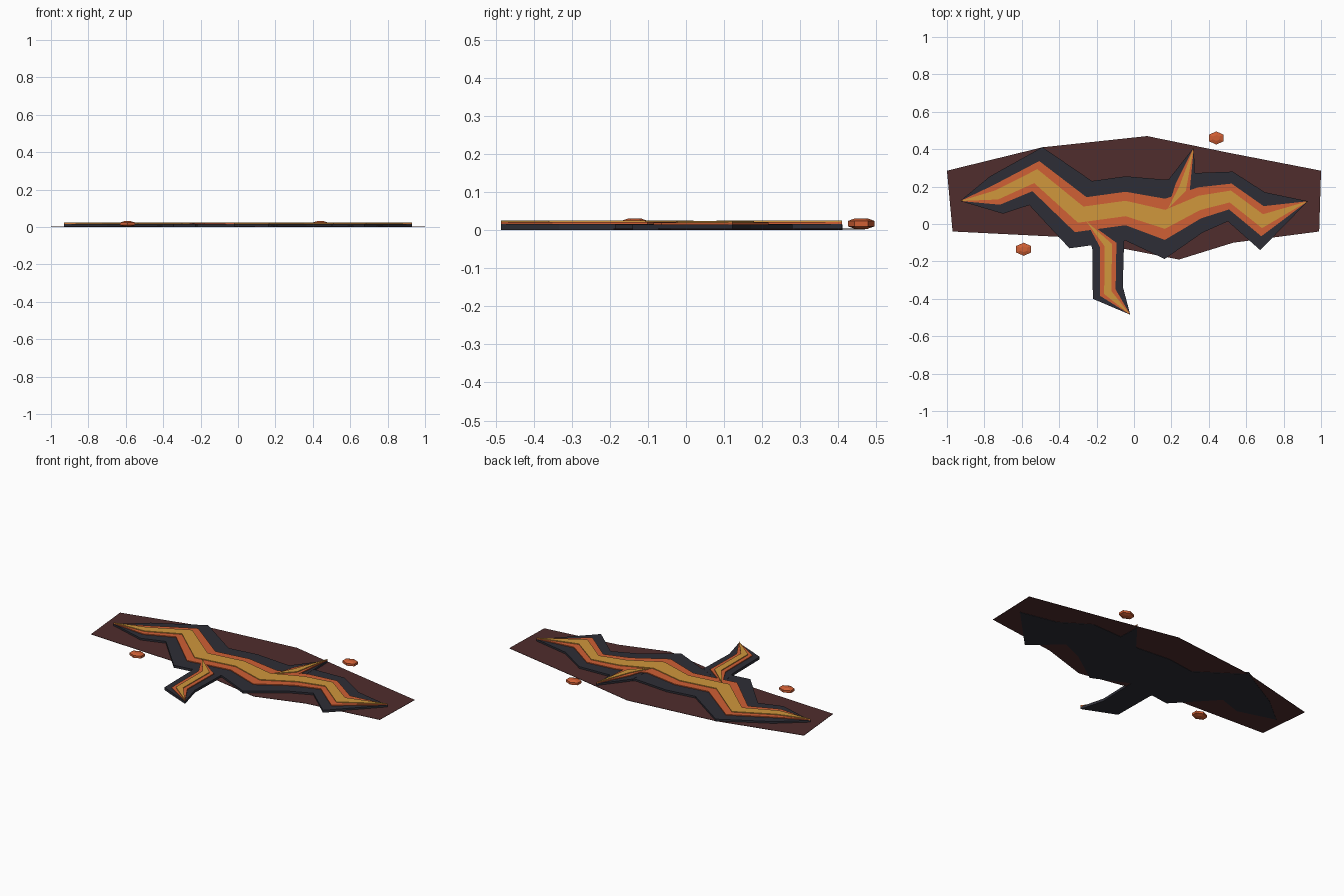
import bpy, bmesh, math

cube = bpy.data.objects.get("Cube")
if cube:
    bpy.data.objects.remove(cube)


def material(name, rgb):
    mat = bpy.data.materials.new(name)
    mat.use_nodes = True
    color = (*rgb, 1)
    mat.diffuse_color = color
    mat.node_tree.nodes["Principled BSDF"].inputs["Base Color"].default_value = color
    return mat


earth = material("scorched_earth", (.08, .026, .026))
rock = material("charred_rock", (.027, .027, .037))
lava = material("orange_lava", (.63, .115, .035))
glow = material("yellow_lava", (.63, .31, .045))


def finish(name, bm, mat):
    bmesh.ops.recalc_face_normals(bm, faces=bm.faces[:])
    mesh = bpy.data.meshes.new(name)
    bm.to_mesh(mesh)
    bm.free()
    mesh.materials.append(mat)
    obj = bpy.data.objects.new(name, mesh)
    bpy.context.collection.objects.link(obj)
    return obj


def thicken(bm, height):
    """Extrude a flat sheet straight up into a closed slab."""
    result = bmesh.ops.extrude_face_region(bm, geom=bm.faces[:], use_keep_orig=True)
    top = [v for v in result["geom"] if isinstance(v, bmesh.types.BMVert)]
    bmesh.ops.translate(bm, verts=top, vec=(0, 0, height))


def crack_layer(name, start, ribs, end, scale, bottom, top, mat):
    """Pointed strip: each rib is a spine point and its half-width vector."""
    bm = bmesh.new()
    first = bm.verts.new((*start, bottom))
    last = bm.verts.new((*end, bottom))
    sides = [[bm.verts.new((x + s * dx, y + s * dy, bottom))
              for x, y, dx, dy in ribs] for s in (scale, -scale)]
    upper, lower = sides
    bm.faces.new((first, lower[0], upper[0]))
    for i in range(len(ribs) - 1):
        bm.faces.new((lower[i], lower[i + 1], upper[i + 1], upper[i]))
    bm.faces.new((lower[-1], last, upper[-1]))
    thicken(bm, top - bottom)
    finish(name, bm, mat)


# Ground sheet
outline = [(-1, .285), (-.49, .41), (.07, .47), (.51, .38), (1, .285),
           (.99, -.04), (.53, -.1), (.24, -.19), (-.37, -.07), (-.97, -.04)]
bm = bmesh.new()
bm.faces.new([bm.verts.new((x, y, .002)) for x, y in outline])
thicken(bm, .002)
finish("ground_sheet", bm, earth)

# Main crack and its two branches
cracks = {
    "main_crack": ((-.93, .123), [
        (-.735, .155, -.035, .1), (-.525, .256, .035, .155),
        (-.285, .05, .06, .18), (-.045, .083, 0, .172),
        (.166, .025, .002, .212), (.35, .113, -.015, .16),
        (.515, .147, .013, .133), (.687, .015, .012, .155)], (.93, .122)),
    "front_branch": ((-.26, .02), [
        (-.138, -.112, .085, .022), (-.14, -.367, .08, .033)], (-.02, -.485)),
    "back_branch": ((.18, .08), [(.26, .19, .07, -.055)], (.32, .41)),
}
layers = [("crust", 1, 0, .015, rock), ("lava", .52, .012, .02, lava),
          ("glow", .24, .018, .0245, glow)]
for crack, (start, ribs, end) in cracks.items():
    # Branches sit slightly higher where they overlap the main crack
    lift = 0 if crack == "main_crack" else .0006
    for part, scale, bottom, top, mat in layers:
        crack_layer(crack + "_" + part, start, ribs, end, scale,
                    bottom, top + lift, mat)

# Floating ember stones: flattened six-sided pebbles
for side, cx, cy in (("left", .44, .46), ("right", -.59, -.135)):
    bm = bmesh.new()
    for r, z in ((.45, -.014), (1, -.007), (1, .007), (.45, .014)):
        for i in range(6):
            a = math.radians(30 + 60 * i)
            bm.verts.new((cx + .046 * r * math.cos(a),
                          cy + .035 * r * math.sin(a), .017 + z))
    bmesh.ops.convex_hull(bm, input=bm.verts[:])
    finish(side + "_ember_stone", bm, lava)
